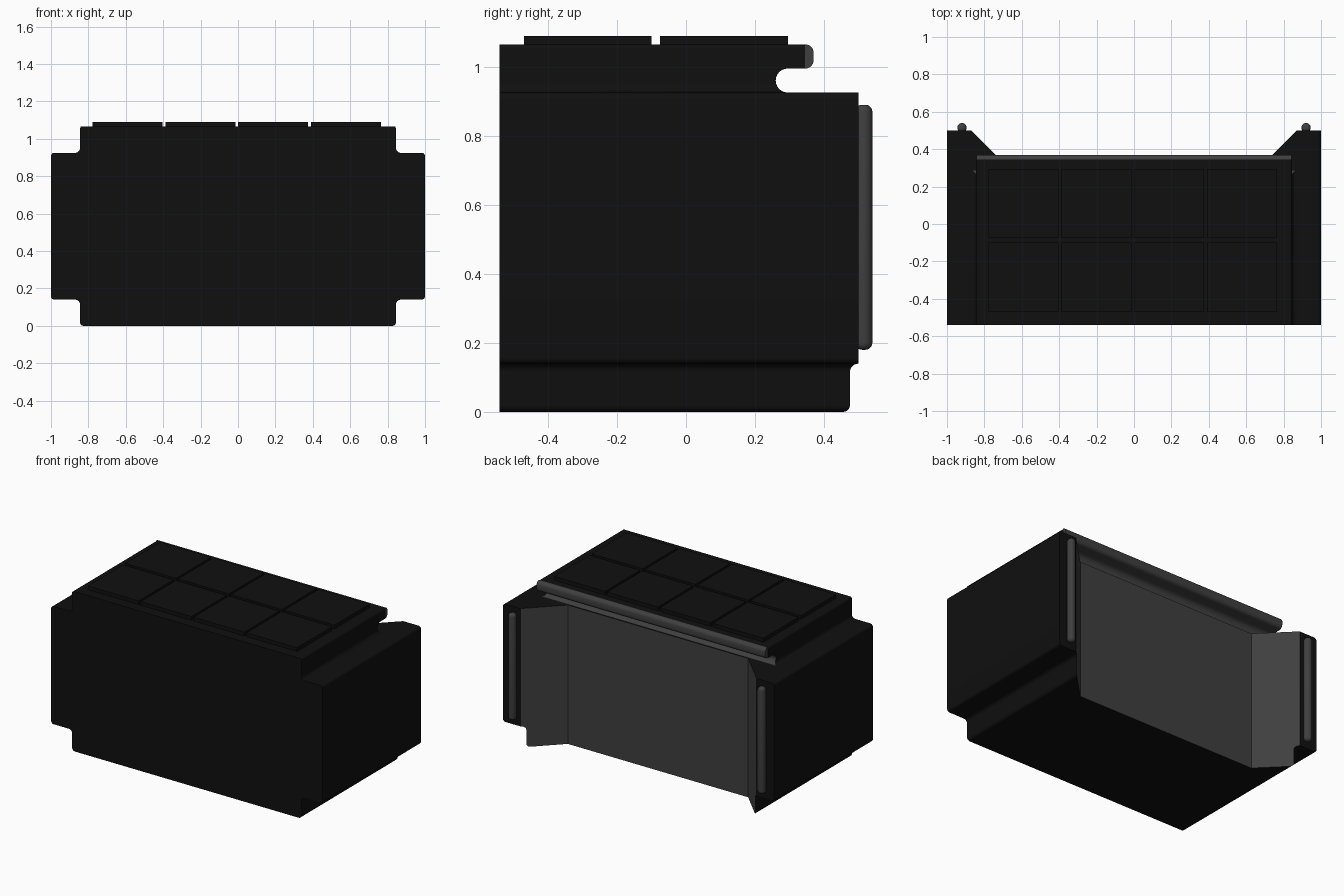
import bpy, bmesh, math
from mathutils import Vector

if "Cube" in bpy.data.objects:
    bpy.data.objects.remove(bpy.data.objects["Cube"])


def material(name, value):
    m = bpy.data.materials.new(name)
    m.diffuse_color = (value, value, value, 1)
    m.use_nodes = True
    m.node_tree.nodes["Principled BSDF"].inputs["Base Color"].default_value = m.diffuse_color
    return m


DARK = material("dark_shell", 0.005)
GREY = material("dark_grey", 0.05)


def rounded(points, steps=6):
    # Replace each (u, v, radius) corner of a polygon by an arc
    out = []
    n = len(points)
    for i, (u, v, r) in enumerate(points):
        p = Vector((u, v))
        if r == 0:
            out.append(p)
            continue
        a = (Vector(points[i - 1][:2]) - p).normalized()
        b = (Vector(points[(i + 1) % n][:2]) - p).normalized()
        half = a.angle(b) / 2
        centre = p + (a + b).normalized() * (r / math.sin(half))
        start, end = p + a * (r / math.tan(half)) - centre, p + b * (r / math.tan(half)) - centre
        sweep = math.pi - 2 * half
        for k in range(steps + 1):
            t = k / steps
            out.append(centre + (start * math.sin((1 - t) * sweep) + end * math.sin(t * sweep)) / math.sin(sweep))
    return out


def extrude(name, points, axis, lo, hi, mat):
    # Extrude a 2D profile along one axis
    def place(p, d):
        return {"x": (d, p[0], p[1]), "y": (p[0], d, p[1]), "z": (p[0], p[1], d)}[axis]
    profile = rounded(points)
    bm = bmesh.new()
    rings = [[bm.verts.new(place(p, d)) for p in profile] for d in (lo, hi)]
    n = len(profile)
    bm.faces.new(rings[0])
    bm.faces.new(rings[1])
    for i in range(n):
        j = (i + 1) % n
        bm.faces.new((rings[0][i], rings[0][j], rings[1][j], rings[1][i]))
    bmesh.ops.recalc_face_normals(bm, faces=bm.faces[:])
    return finish(name, bm, mat)


def finish(name, bm, mat):
    me = bpy.data.meshes.new(name)
    bm.to_mesh(me)
    bm.free()
    ob = bpy.data.objects.new(name, me)
    bpy.context.collection.objects.link(ob)
    me.materials.append(mat)
    return ob


def activate(ob):
    bpy.ops.object.select_all(action="DESELECT")
    ob.select_set(True)
    bpy.context.view_layer.objects.active = ob


def smooth(ob):
    activate(ob)
    bpy.ops.object.shade_smooth_by_angle(angle=math.radians(32))


def cut(ob, cutter):
    m = ob.modifiers.new("cut", "BOOLEAN")
    m.operation, m.solver, m.object = "DIFFERENCE", "EXACT", cutter
    activate(ob)
    bpy.ops.object.modifier_apply(modifier=m.name)
    bpy.data.objects.remove(cutter)


# Shell: stepped cross-section running front to back
side = [(0.845, 0, 0.02), (0.845, 0.14, 0.025), (1, 0.14, 0.018),
        (1, 0.925, 0.018), (0.845, 0.925, 0.025), (0.845, 1.065, 0.012)]
shell = extrude("shell", side + [(-u, v, r) for u, v, r in reversed(side)], "y", -0.54, 0.5, DARK)

# Angled recess in the back
cut(shell, extrude("recess_cutter", [(0.97, 0.6, 0), (0.665, 0.295, 0), (-0.665, 0.295, 0), (-0.97, 0.6, 0)],
                   "z", -0.2, 0.96, GREY))
# Round-ended slot below the lid, and the lid set back from the wings
cut(shell, extrude("slot_cutter", [(0.26, 0.9255, 0.0345), (0.7, 0.9255, 0), (0.7, 1.2, 0), (0.345, 1.2, 0),
                                   (0.345, 0.995, 0), (0.26, 0.995, 0.0345)], "x", -0.9, 0.9, GREY))

# Recess and slot surfaces are grey
shell.data.materials.append(GREY)
for f in shell.data.polygons:
    c, n = f.center, f.normal
    in_slot = c.y > 0.25 and 0.93 < c.z < 0.998 and abs(c.x) < 0.88 and (n.y > 0.1 or n.z < -0.5)
    f.material_index = int(in_slot or (n.y > 0.3 and c.y < 0.49))
smooth(shell)

# Rounded strip along the back edge of the lid
smooth(extrude("lid_edge_strip", [(0.345, 0.995, 0), (0.37, 0.995, 0.0245), (0.37, 1.065, 0.0245), (0.345, 1.065, 0)],
               "x", -0.843, 0.843, GREY))

# Raised pads on the lid
for i in range(4):
    x = -0.591 + 0.3895 * i
    for y0, y1 in ((-0.47, -0.1), (-0.075, 0.295)):
        extrude("lid_pad", [(x - 0.187, y0, 0), (x + 0.187, y0, 0), (x + 0.187, y1, 0), (x - 0.187, y1, 0)],
                "z", 1.06, 1.09, DARK)

# Upright round bars on the back of both wings
for s in (-1, 1):
    bm = bmesh.new()
    bmesh.ops.create_cone(bm, cap_ends=True, segments=24, radius1=0.025, radius2=0.025, depth=0.71)
    bmesh.ops.translate(bm, verts=bm.verts[:], vec=(s * 0.92, 0.515, 0.535))
    caps = [e for e in bm.edges if abs(e.verts[0].co.z - e.verts[1].co.z) < 1e-4]
    bmesh.ops.bevel(bm, geom=caps, offset=0.02, segments=5, profile=0.5, affect="EDGES")
    smooth(finish("wing_bar", bm, GREY))
